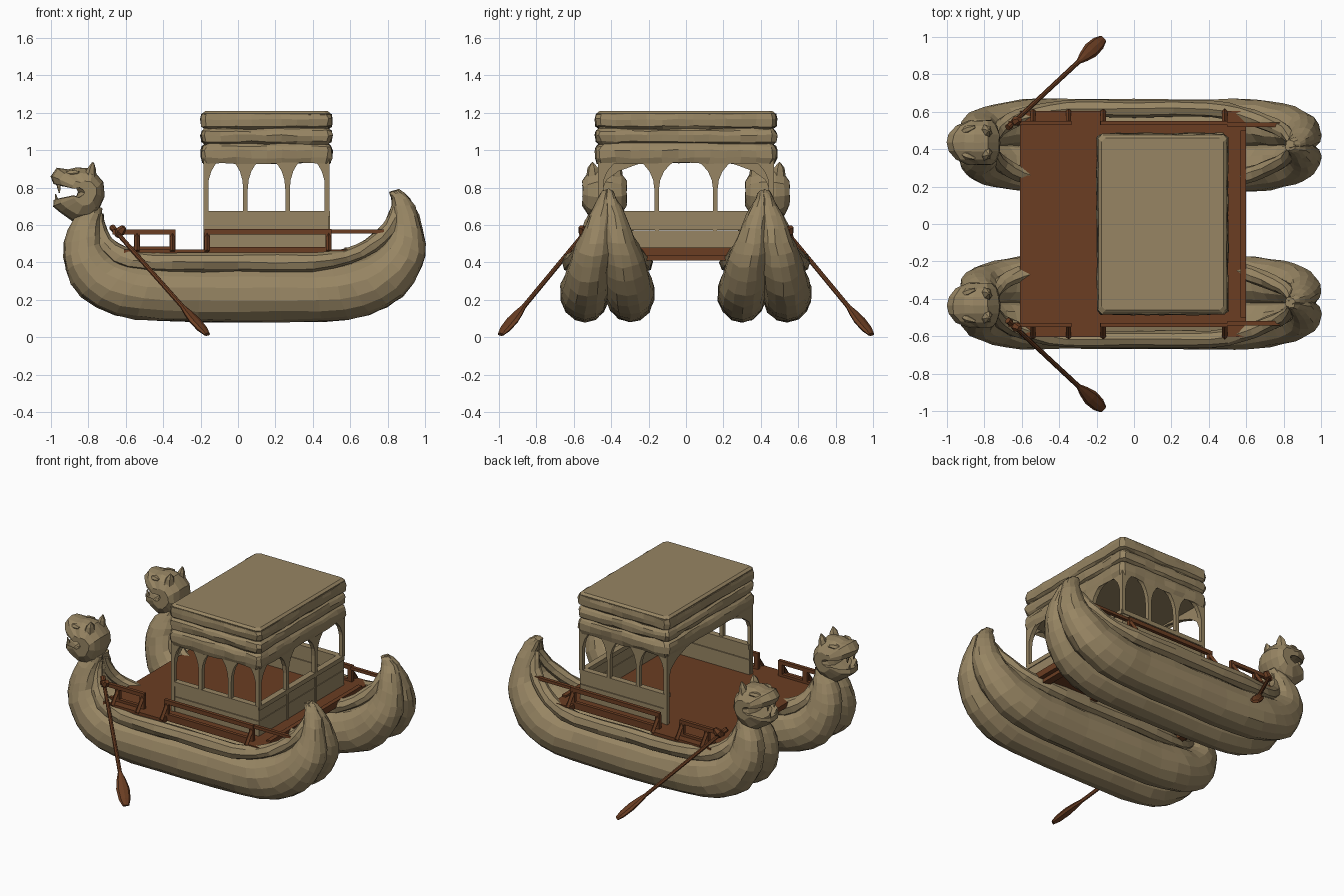
import bpy, bmesh, math, random
from mathutils import Vector

if "Cube" in bpy.data.objects:
    bpy.data.objects.remove(bpy.data.objects["Cube"])

random.seed(4)


def material(name, rgb):
    m = bpy.data.materials.new(name)
    m.diffuse_color = (*rgb, 1)
    m.use_nodes = True
    m.node_tree.nodes["Principled BSDF"].inputs["Base Color"].default_value = m.diffuse_color
    return m


REED = material("dry reed tan", (0.31, 0.235, 0.125))
WOOD = material("dark red brown wood", (0.145, 0.047, 0.016))


def finish(bm, name, mat):
    bmesh.ops.recalc_face_normals(bm, faces=bm.faces[:])
    me = bpy.data.meshes.new(name)
    bm.to_mesh(me)
    bm.free()
    me.materials.append(mat)
    ob = bpy.data.objects.new(name, me)
    bpy.context.collection.objects.link(ob)
    return ob


def loft(name, rings, mat, jitter=0.0):
    bm = bmesh.new()
    rows = []
    for ring in rings:
        rows.append([bm.verts.new(Vector(p) + Vector([random.uniform(-jitter, jitter) for _ in range(3)]))
                     for p in ring])
    n = len(rows[0])
    for a, b in zip(rows, rows[1:]):
        for i in range(n):
            bm.faces.new((a[i], a[(i + 1) % n], b[(i + 1) % n], b[i]))
    bm.faces.new(rows[0])
    bm.faces.new(rows[-1])
    return finish(bm, name, mat)


def box(name, x0, x1, y0, y1, z0, z1, mat):
    return loft(name, [[(x0, y0, z), (x1, y0, z), (x1, y1, z), (x0, y1, z)] for z in (z0, z1)], mat)


def rod(name, p, q, sections, mat, sides=8):
    # sections: (fraction along, half width, half thickness)
    p, q = Vector(p), Vector(q)
    rot = (q - p).to_track_quat('Z', 'Y')
    rings = []
    for t, w, h in sections:
        rings.append([p.lerp(q, t) + rot @ Vector((w * math.cos(a), h * math.sin(a), 0))
                      for a in (2 * math.pi * i / sides for i in range(sides))])
    return loft(name, rings, mat)


def smooth_stations(st, k):
    # Catmull-Rom refinement of a station list
    out = []
    for i in range(len(st) - 1):
        p0, p1, p2, p3 = st[max(i - 1, 0)], st[i], st[i + 1], st[min(i + 2, len(st) - 1)]
        for j in range(k):
            t = j / k
            out.append([0.5 * (2 * b + (c - a) * t + (2 * a - 5 * b + 4 * c - d) * t * t
                               + (3 * b - a - 3 * c + d) * t ** 3) for a, b, c, d in zip(p0, p1, p2, p3)])
    return out + [list(st[-1])]


def bundle(name, stations, cy, side, sides, k, jitter):
    # station: outer x,z / inner x,z / sideways offset / half width
    rings = []
    for ox, oz, ix, iz, off, hw in smooth_stations(stations, k):
        ring = []
        for i in range(sides):
            a = 2 * math.pi * i / sides
            t = 0.5 + 0.5 * math.cos(a)
            ring.append((ix + (ox - ix) * t, cy + side * off + hw * math.sin(a), iz + (oz - iz) * t))
        rings.append(ring)
    return loft(name, rings, REED, jitter)


HULL = [(-.79, .70, -.73, .69, .03, .045), (-.88, .63, -.73, .62, .05, .07), (-.93, .50, -.73, .55, .07, .09),
        (-.92, .36, -.71, .47, .09, .105), (-.84, .22, -.62, .41, .105, .12), (-.66, .12, -.50, .39, .12, .13),
        (-.40, .085, -.35, .38, .12, .13), (0, .08, 0, .38, .12, .13), (.45, .085, .40, .38, .12, .13),
        (.70, .12, .55, .39, .12, .13), (.88, .22, .68, .43, .105, .12), (.98, .37, .78, .50, .085, .105),
        (1.0, .50, .82, .57, .06, .085), (.965, .65, .83, .66, .035, .06), (.92, .74, .82, .74, .015, .035),
        (.86, .79, .81, .775, .008, .02)]
GUNWALE = [(-.79, .67, -.72, .66, .03, .03), (-.78, .53, -.70, .57, .07, .04), (-.72, .44, -.64, .50, .12, .045),
           (-.60, .37, -.52, .46, .165, .045), (-.35, .35, -.35, .455, .195, .045), (0, .35, 0, .455, .195, .045),
           (.40, .35, .40, .455, .195, .045), (.60, .39, .56, .47, .165, .045), (.74, .46, .68, .52, .12, .045),
           (.85, .56, .78, .61, .07, .04), (.90, .68, .82, .70, .02, .03)]
# beast head side profile with open jaws
HEAD = [(-.78, .90), (-.72, .83), (-.715, .75), (-.75, .67), (-.80, .63), (-.88, .62), (-.95, .665), (-.99, .70),
        (-.985, .735), (-.93, .71), (-.87, .74), (-.855, .775), (-.87, .81), (-.92, .825), (-.985, .82),
        (-1.0, .86), (-.97, .905), (-.91, .895), (-.86, .91)]

for side, tag in ((1, "back"), (-1, "front")):
    cy = .42 * side
    # twin reed bundles and raised edge bundles of each hull
    for s, lob in ((1, "a"), (-1, "b")):
        bundle(f"{tag}_hull_bundle_{lob}", HULL, cy, s, 14, 2, .005)
        bundle(f"{tag}_gunwale_{lob}", GUNWALE, cy, s, 8, 2, .004)
    # head
    hy = .435 * side
    rings = []
    for dy, sc in ((-.118, .45), (-.09, .78), (-.045, .96), (0, 1), (.045, .96), (.09, .78), (.118, .45)):
        rings.append([(-.79 + (x + .79) * sc, hy + dy, .775 + (z - .775) * sc) for x, z in HEAD])
    loft(f"{tag}_head", rings, REED, .003)
    for s in (1, -1):
        rod(f"{tag}_ear", (-.79, hy + s * .06, .86), (-.775, hy + s * .065, .935),
            [(0, .04, .035), (.6, .03, .02), (1, .005, .005)], REED, 6)
        rod(f"{tag}_upper_fang", (-.96, hy + s * .035, .83), (-.955, hy + s * .035, .77),
            [(0, .016, .016), (1, .003, .003)], REED, 5)
        rod(f"{tag}_lower_fang", (-.965, hy + s * .035, .71), (-.975, hy + s * .035, .765),
            [(0, .014, .014), (1, .003, .003)], REED, 5)
        rod(f"{tag}_brow", (-.93, hy + s * .055, .87), (-.85, hy + s * .085, .88),
            [(0, .01, .01), (.5, .022, .022), (1, .01, .01)], REED, 6)

    # railing: top bars, bottom bars, posts and outward feet
    def rail(name, x0, x1, y, z0, z1, w=.012):
        ys = sorted((side * (y - w), side * (y + w)))
        box(f"{tag}_{name}", x0, x1, ys[0], ys[1], z0, z1, WOOD)

    rail("rail_bow", -.67, -.335, .54, .55, .575)
    rail("rail_middle", -.18, .50, .54, .55, .578)
    rail("rail_stern", .50, .78, .53, .555, .575)
    rail("rail_base_bow", -.60, -.335, .54, .465, .485)
    rail("rail_base_middle", -.18, .50, .54, .465, .482)
    for x in (-.54, -.35, -.165, .485):
        rail("rail_post", x - .016, x + .016, .54, .46, .56)
        rod(f"{tag}_rail_brace", (x, side * .54, .55), (x, side * .605, .46),
            [(0, .014, .014), (1, .014, .014)], WOOD, 4)
    for x0, x1 in ((-.61, -.16), (.47, .60)):
        rail("deck_edge", x0, x1, .575, .43, .468, .028)

    # oar with its lashing
    rod(f"{tag}_oar", (-.675, side * .515, .59), (-.165, side * .99, .015),
        [(0, .017, .017), (.03, .017, .017), (.04, .012, .012), (.74, .013, .013), (.80, .03, .017),
         (.87, .043, .02), (.95, .038, .018), (1, .022, .01)], WOOD)
    rod(f"{tag}_oar_lashing", (-.65, side * .54, .54), (-.61, side * .56, .59),
        [(0, .015, .015), (.5, .028, .028), (1, .015, .015)], WOOD, 6)

# deck with cross beams beneath
box("deck", -.61, .60, -.55, .55, .435, .468, WOOD)
for i in range(4):
    x = -.55 + i * .365
    box("deck_beam", x - .025, x + .025, -.5, .5, .41, .436, WOOD)
box("deck_end_ledge", .57, .60, -.5, .5, .46, .48, WOOD)

# cabin low walls with plank bands (bow side stays open)
X0, X1, Y = -.18, .485, .465
for z0, z1, g in ((.465, .57, 0), (.574, .645, 0), (.645, .675, .006)):
    box("stern_low_wall", X1 - .03 - g, X1 + g, -Y, Y, z0, z1, REED)
    for s in (1, -1):
        ys = sorted((s * (Y - .03 - g), s * (Y + g)))
        box("side_low_wall", X0, X1, ys[0], ys[1], z0, z1, REED)
for y in (-.155, .155):
    box("stern_wall_batten", X1 - .03, X1 + .006, y - .01, y + .01, .465, .66, REED)


def arcade(name, start, along, inward, length, bays, z_foot):
    # columns and arches cut from one flat outline
    bay, c = length / bays, .012
    pts = [(0, .985), (0, z_foot)]
    for b in range(bays):
        l, r = b * bay + (c if b else 2 * c), (b + 1) * bay - (c if b < bays - 1 else 2 * c)
        mid, hw = (l + r) / 2, (r - l) / 2
        pts.append((l, z_foot))
        for i in range(11):
            a = math.pi * (1 - i / 10)
            pts.append((mid + hw * math.cos(a), .79 + .165 * math.sin(a)))
        pts.append((r, z_foot))
    pts += [(length, z_foot), (length, .985)]
    st, al, inn = Vector(start), Vector(along), Vector(inward)
    loft(name, [[st + al * u + inn * d + Vector((0, 0, z)) for u, z in pts] for d in (0, .028)], REED)


# cabin arcades
L = X1 - X0 + .01
arcade("front_arcade", (X0 - .005, -.47, 0), (1, 0, 0), (0, 1, 0), L, 3, .67)
arcade("back_arcade", (X0 - .005, .47, 0), (1, 0, 0), (0, -1, 0), L, 3, .67)
arcade("stern_arcade", (.49, -.47, 0), (0, 1, 0), (-1, 0, 0), .94, 3, .67)
arcade("bow_arcade", (X0 - .005, -.47, 0), (0, 1, 0), (1, 0, 0), .94, 1, .465)


def roof_ring(z, inset):
    x0, x1, y = -.198 + inset, .503 - inset, .485 - inset
    c = .022
    corners = [(x0 + c, -y), (x1 - c, -y), (x1, -y + c), (x1, y - c), (x1 - c, y), (x0 + c, y), (x0, y - c), (x0, -y + c)]
    ring = []
    for i, a in enumerate(corners):
        b = corners[(i + 1) % 8]
        n = (8 if i % 4 == 0 else 11) if i % 2 == 0 else 1
        ring += [(a[0] + (b[0] - a[0]) * j / n, a[1] + (b[1] - a[1]) * j / n, z) for j in range(n)]
    return ring


# three bulging thatch layers
PROFILE = [(.93, .012), (.96, .002), (1.0, 0), (1.02, .008), (1.033, .022), (1.046, .006), (1.08, 0), (1.102, .006),
           (1.115, .022), (1.128, .004), (1.165, 0), (1.192, .005)]
roof = [roof_ring(.955, .035)] + [roof_ring(z, i) for z, i in PROFILE]
loft("thatch_roof", roof, REED, .005)
loft("thatch_roof_top", [roof_ring(.96, .04), roof_ring(1.18, .012), roof_ring(1.197, .008), roof_ring(1.21, .024)], REED)
